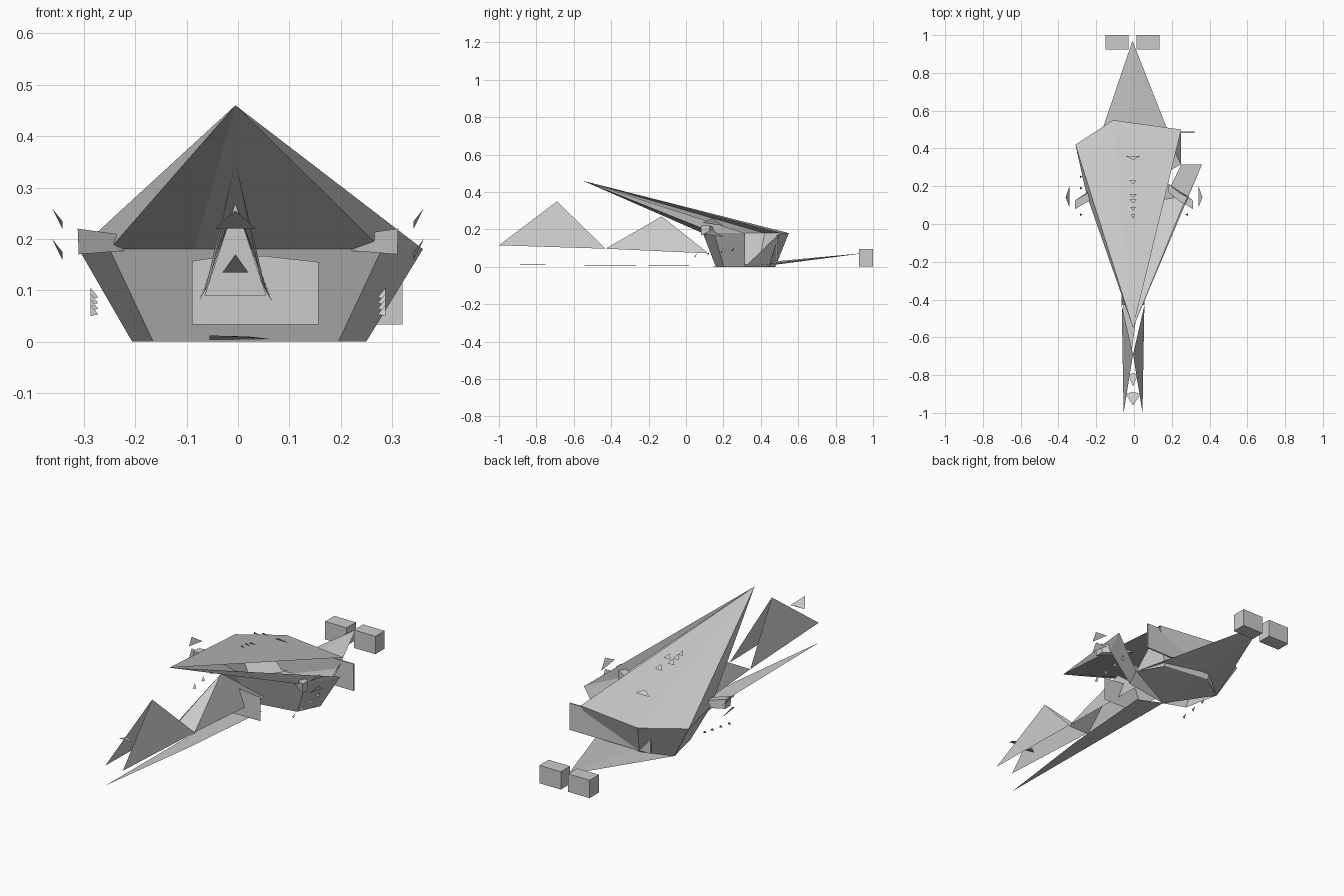
import bpy, bmesh
from mathutils import Vector

if "Cube" in bpy.data.objects:
    bpy.data.objects.remove(bpy.data.objects["Cube"])


def mesh(name, verts, faces):
    me = bpy.data.meshes.new(name)
    me.from_pydata([Vector(v) for v in verts], [], faces)
    bm = bmesh.new()
    bm.from_mesh(me)
    bmesh.ops.recalc_face_normals(bm, faces=bm.faces)
    bm.to_mesh(me)
    bm.free()
    ob = bpy.data.objects.new(name, me)
    bpy.context.collection.objects.link(ob)
    return ob


def sheet(name, *pts):
    return mesh(name, pts, [tuple(range(len(pts)))])


def box(name, x0, x1, y0, y1, z0, z1):
    bpy.ops.mesh.primitive_cube_add(size=1, location=((x0 + x1) / 2, (y0 + y1) / 2, (z0 + z1) / 2))
    ob = bpy.context.object
    ob.name = name
    ob.scale = (x1 - x0, y1 - y0, z1 - z0)
    return ob


# flared hull: irregular seven-sided rim shrinking to the floor, torn open at the right rear
rim = [(-.31, .42), (-.11, .55), (.25, .5), (.36, .315), (.28, .15), (-.085, .09), (-.25, .15)]
n = len(rim)
GAP = 2
top = [(x, y, .18) for x, y in rim]
low = [(.015 + (x - .015) * .68, .315 + (y - .315) * .69, 0) for x, y in rim]
walls = [(i, (i + 1) % n, n + (i + 1) % n, n + i) for i in range(n) if i != GAP]
mesh("hull", top + low, walls + [(GAP, n + GAP + 1, n + GAP)])

# swept canopy: the same rim drawn to a forward point
mesh("canopy", top + [(-.005, -.55, .46)], [(i, (i + 1) % n, n) for i in range(n) if i != GAP])

# two tent-shaped nose fins, the rear one closed at its front
fins = [((-.005, -.69, .35), (.05, -1, .115), (.06, -.43, .097)),
        ((-.005, -.13, .27), (.06, -.43, .097), (.075, .12, .072))]
for k, (apex, front, back) in enumerate(fins):
    for s in (-1, 1):
        sheet(f"nose_fin_{k}", apex, (s * front[0] - .005, *front[1:]), (s * back[0] - .005, *back[1:]))
sheet("fin_front", (-.005, -.13, .27), (-.065, -.43, .09), (.055, -.43, .09))

# flat keel, and tail plate folded under the hull floor
sheet("keel_plate", (-.055, -1, .012), (.02, -.43, .01), (.065, .1, .005), (-.055, .16, .003))
mesh("tail_plate", [(-.008, .97, .075), low[3], low[5], low[0]], [(0, 1, 2), (0, 2, 3)])

# rear blocks and upright panels
for x in (-.152, .012):
    box("tail_block", x, x + .122, .925, 1, .003, .095)
box("rear_panel", -.14, .32, .482, .49, .033, .17)
sheet("front_panel", (-.09, -.04, .033), (.157, -.04, .033), (.157, -.04, .155),
      (.05, -.04, .167), (-.02, -.04, .167), (-.09, -.04, .157))

# side arms with stacked spikes
for s in (-1, 1):
    prof = [(.312, .08, .22), (.24, .12, .21), (.18, .17, .18), (.31, .08, .17)]
    pts = [(s * x, y, z) for x, y, z in prof] + [(s * x, y + .045, z) for x, y, z in prof]
    mesh("side_arm", pts, [(0, 1, 2, 3), (4, 5, 6, 7)] +
         [(i, (i + 1) % 4, 4 + (i + 1) % 4, 4 + i) for i in range(4)])
    for z in (.165, .225):
        sheet("arm_spike", (s * .362, .14, z + .035), (s * .342, .09, z + .01), (s * .342, .2, z - .005))
    for i, y in enumerate((.05, .12, .19, .25)):
        z = .05 + .011 * i
        sheet("hull_spike", (s * .287, y - .008, z), (s * .272, y, z + .003), (s * .287, y + .008, z + .022))

# small arrow markers along the centre line
for y, z, w in ((.05, .335, .012), (.09, .33, .015), (.13, .32, .02), (.16, .36, .02), (.23, .33, .02), (.36, .25, .04)):
    sheet("top_spike", (-.005 - w, y, z), (-.005 + w, y, z), (-.005, y - .02, z + .02))
for y, z, w in ((-.9, .22, .04), (-.8, .135, .025)):
    sheet("nose_arrow", (-.005 - w, y, z), (-.005, y + .012, z + .012), (-.005 + w, y, z), (-.005, y - .06, z + .035))
